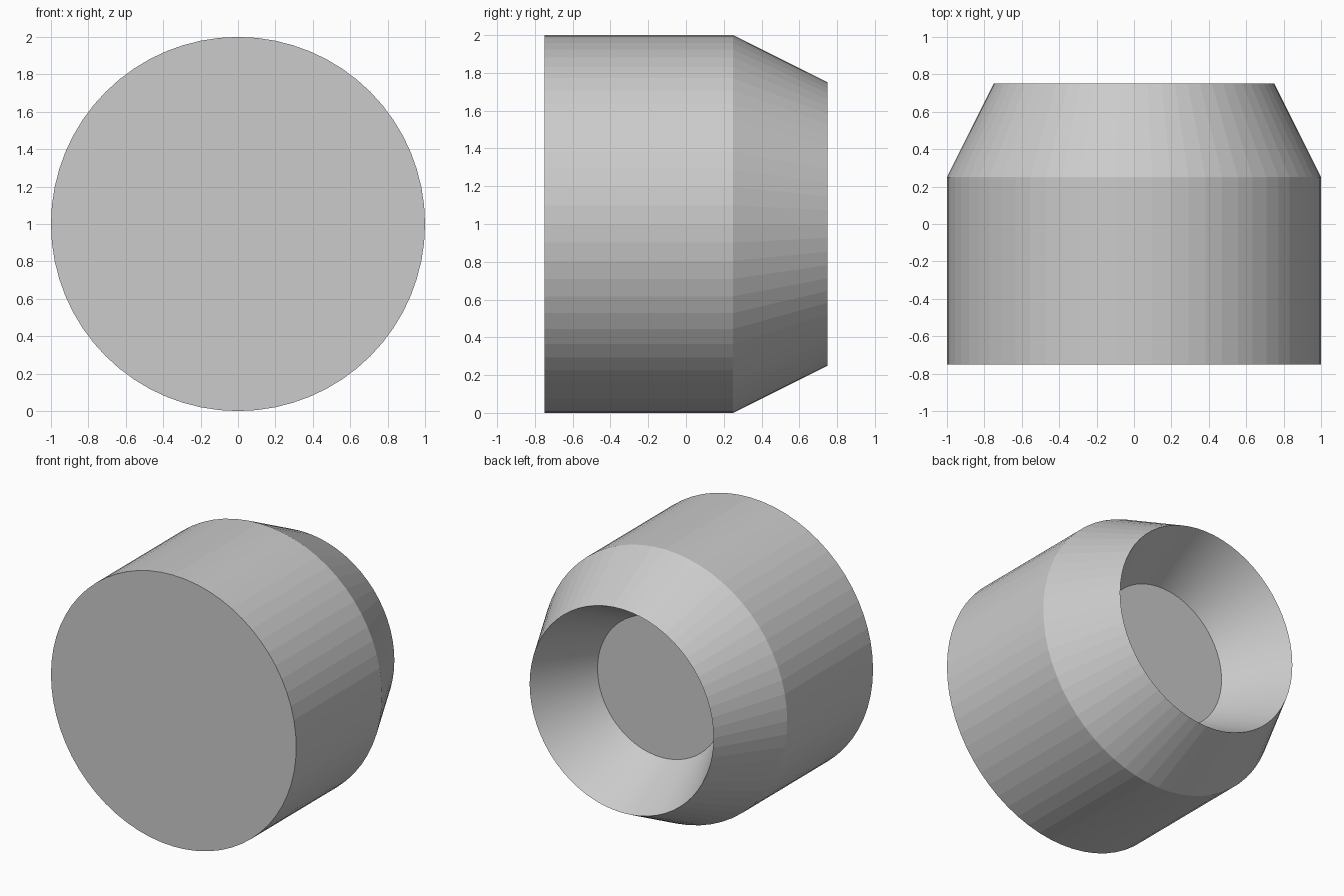
import bpy, bmesh, math

if "Cube" in bpy.data.objects:
    bpy.data.objects.remove(bpy.data.objects["Cube"])

SIDES = 64
CENTRE_Z = 1.0
# (radius, y) from the closed front disc, round the outside, into the recess
PROFILE = [(1.0, -0.75), (1.0, 0.25), (0.75, 0.75), (0.515, 0.295)]

bm = bmesh.new()


def ring(radius, y):
    return [bm.verts.new((radius * math.cos(2 * math.pi * i / SIDES), y,
                          CENTRE_Z + radius * math.sin(2 * math.pi * i / SIDES)))
            for i in range(SIDES)]


rings = [ring(r, y) for r, y in PROFILE]

# Walls: cylinder, taper, then inner cone of the recess
for k, (a, b) in enumerate(zip(rings, rings[1:])):
    for i in range(SIDES):
        j = (i + 1) % SIDES
        face = bm.faces.new((a[i], a[j], b[j], b[i]))
        face.smooth = k == 2

# Front disc and recess floor
bm.faces.new(rings[0])
bm.faces.new(rings[-1])
bmesh.ops.recalc_face_normals(bm, faces=bm.faces[:])

# Crisp edges around the recess
for e in bm.edges:
    if len(e.link_faces) == 2 and e.calc_face_angle() > math.radians(20):
        e.smooth = False

mesh = bpy.data.meshes.new("recessed_drum")
bm.to_mesh(mesh)
bm.free()
bpy.context.collection.objects.link(bpy.data.objects.new("recessed_drum", mesh))
